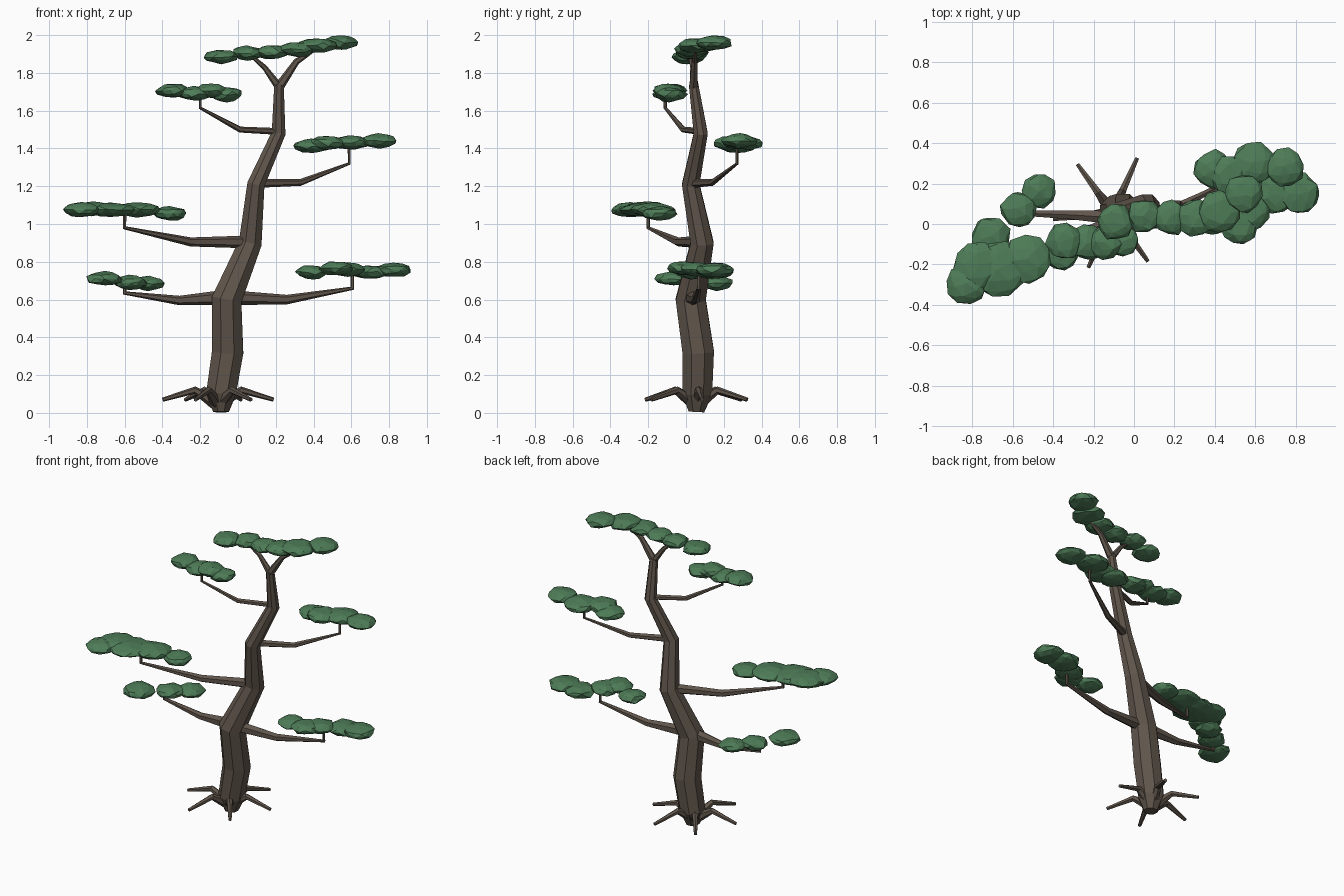
import bpy, bmesh, math, random
from mathutils import Vector, Matrix

random.seed(4)


def material(name, rgb):
    m = bpy.data.materials.new(name)
    m.diffuse_color = (*rgb, 1)
    return m


BARK = material("bark", (0.115, 0.09, 0.07))
LEAF = material("foliage", (0.075, 0.2, 0.095))


def finish(name, bm, mat):
    bmesh.ops.recalc_face_normals(bm, faces=bm.faces)
    me = bpy.data.meshes.new(name)
    bm.to_mesh(me)
    bm.free()
    me.materials.append(mat)
    ob = bpy.data.objects.new(name, me)
    bpy.context.collection.objects.link(ob)
    return ob


def tube(name, path, sides):
    """Tapered flat-sided tube through (x, y, z, radius) points."""
    bm = bmesh.new()
    pts = [Vector(p[:3]) for p in path]
    prev_t, side, rings = None, None, []
    for i, p in enumerate(pts):
        a = (p - pts[i - 1]).normalized() if i else Vector()
        b = (pts[i + 1] - p).normalized() if i < len(pts) - 1 else Vector()
        t = (a + b).normalized()
        if side is None:
            ref = Vector((0, 0, 1)) if abs(t.z) < 0.8 else Vector((1, 0, 0))
            side = t.cross(ref).normalized()
        else:
            side = prev_t.rotation_difference(t) @ side
        up = t.cross(side)
        prev_t = t
        ring = []
        for k in range(sides):
            ang = 2 * math.pi * (k + 0.5) / sides
            ring.append(bm.verts.new(p + path[i][3] * (side * math.cos(ang) + up * math.sin(ang))))
        rings.append(ring)
    for r0, r1 in zip(rings, rings[1:]):
        for k in range(sides):
            j = (k + 1) % sides
            bm.faces.new((r0[k], r0[j], r1[j], r1[k]))
    bm.faces.new(rings[0])
    bm.faces.new(rings[-1])
    return finish(name, bm, BARK)


def pad(name, blobs):
    """Cloud of flattened faceted blobs (x, y, z, radius)."""
    bm = bmesh.new()
    for x, y, z, r in blobs:
        m = (Matrix.Translation((x, y, z)) @ Matrix.Diagonal((r, r, 0.038, 1))
             @ Matrix.Rotation(random.uniform(0, 6.28), 4, 'Z'))
        new = bmesh.ops.create_icosphere(bm, subdivisions=2, radius=1, matrix=m)["verts"]
        for v in new:
            v.co += Vector((random.uniform(-1, 1), random.uniform(-1, 1), random.uniform(-.5, .5))) * 0.008
    return finish(name, bm, LEAF)


# Winding trunk with a fork at the top
tube("trunk", [(-0.09, 0.055, 0.005, 0.045), (-0.09, 0.06, 0.1, 0.085), (-0.055, 0.065, 0.32, 0.09),
               (-0.06, 0.025, 0.6, 0.086), (0.065, 0.085, 0.9, 0.066), (0.095, 0.025, 1.21, 0.05),
               (0.215, 0.078, 1.48, 0.04), (0.217, 0.04, 1.74, 0.027)], 8)
tube("left_fork", [(0.217, 0.04, 1.725, 0.022), (0.14, 0.035, 1.83, 0.014), (0.07, 0.02, 1.89, 0.009)], 6)
tube("right_fork", [(0.217, 0.04, 1.725, 0.026), (0.31, 0.045, 1.86, 0.017), (0.40, 0.05, 1.92, 0.01)], 6)

# Roots spreading from the base
for i in range(6):
    a = math.radians(6 + 60 * i)
    c, s = math.cos(a), math.sin(a)
    tube("root", [(-0.105 + r * c, 0.055 + r * s, z, w) for r, z, w in
                  ((0.02, 0.055, 0.035), (0.125, 0.12, 0.02), (0.295, 0.07, 0.011))], 6)

# Branches: start, bend, elbow, short upright twig
branches = {
    "lowest_left": [(-0.08, 0.03, 0.61, 0.04), (-0.31, 0.045, 0.595, 0.025), (-0.6, 0.055, 0.635, 0.012), (-0.6, 0.055, 0.69, 0.01)],
    "lowest_right": [(-0.05, 0.03, 0.61, 0.04), (0.26, 0.05, 0.6, 0.025), (0.605, 0.07, 0.66, 0.012), (0.605, 0.07, 0.74, 0.01)],
    "middle_left": [(0.06, 0.08, 0.905, 0.034), (-0.25, -0.04, 0.905, 0.024), (-0.6, -0.2, 0.98, 0.011), (-0.6, -0.2, 1.05, 0.01)],
    "middle_right": [(0.09, 0.03, 1.215, 0.024), (0.33, 0.14, 1.22, 0.018), (0.588, 0.27, 1.32, 0.009), (0.588, 0.27, 1.42, 0.008)],
    "upper_left": [(0.21, 0.075, 1.49, 0.018), (0.01, -0.015, 1.5, 0.016), (-0.2, -0.11, 1.615, 0.009), (-0.2, -0.11, 1.69, 0.008)],
}
for name, path in branches.items():
    tube(name + "_branch", path, 6)

# Foliage pads
pad("lowest_left_foliage", [(-0.47, 0.165, 0.685, 0.083), (-0.57, 0.07, 0.69, 0.09), (-0.71, -0.065, 0.71, 0.1)])
pad("lowest_right_foliage", [(0.39, 0.03, 0.745, 0.085), (0.52, -0.01, 0.765, 0.09), (0.58, 0.06, 0.76, 0.09),
                             (0.7, 0.15, 0.745, 0.1), (0.82, 0.15, 0.757, 0.1)])
pad("middle_left_foliage", [(-0.83, -0.3, 1.075, 0.1), (-0.77, -0.21, 1.08, 0.12), (-0.67, -0.22, 1.075, 0.14),
                            (-0.53, -0.175, 1.075, 0.12), (-0.36, -0.14, 1.055, 0.09)])
pad("middle_right_foliage", [(0.39, 0.27, 1.412, 0.095), (0.47, 0.24, 1.43, 0.1), (0.59, 0.3, 1.43, 0.11), (0.745, 0.28, 1.44, 0.095)])
pad("upper_left_foliage", [(-0.345, -0.085, 1.705, 0.09), (-0.23, -0.09, 1.69, 0.09), (-0.14, -0.09, 1.705, 0.085),
                           (-0.06, -0.08, 1.685, 0.085)])
pad("top_foliage", [(-0.09, 0.01, 1.885, 0.09), (0.05, 0.04, 1.905, 0.085), (0.18, 0.03, 1.91, 0.085),
                    (0.31, 0.03, 1.925, 0.095), (0.42, 0.06, 1.945, 0.105), (0.545, 0.15, 1.96, 0.095)])
